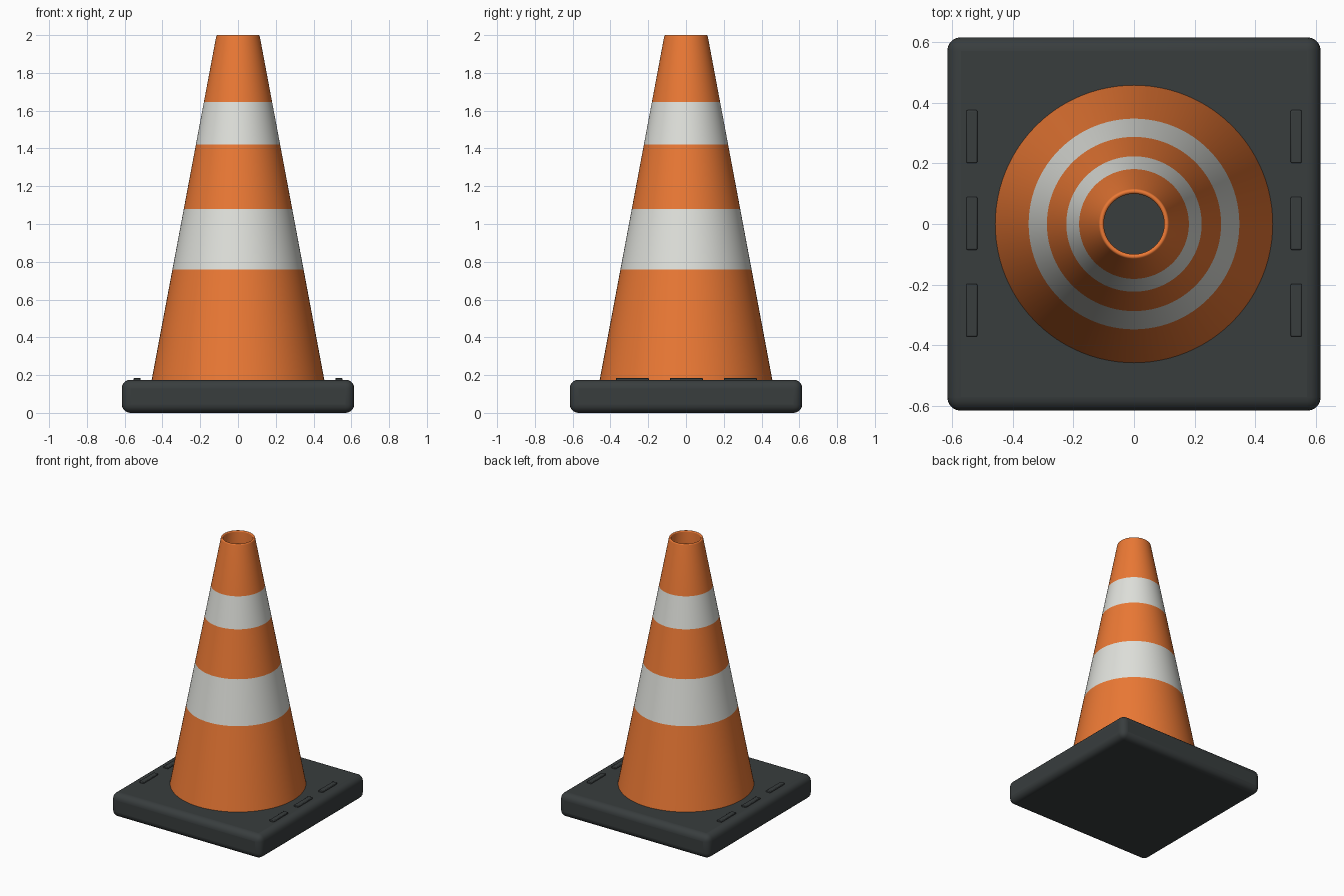
import bpy, bmesh, math

if "Cube" in bpy.data.objects:
    bpy.data.objects.remove(bpy.data.objects["Cube"])

SEG = 96


def material(name, rgb):
    m = bpy.data.materials.new(name)
    m.diffuse_color = (*rgb, 1)
    m.use_nodes = True
    m.node_tree.nodes["Principled BSDF"].inputs["Base Color"].default_value = m.diffuse_color
    return m


orange = material("orange", (0.83, 0.19, 0.035))
white = material("reflective_white", (0.74, 0.75, 0.71))
rubber = material("dark_rubber", (0.04, 0.047, 0.048))


def smooth(ob):
    bpy.ops.object.select_all(action='DESELECT')
    ob.select_set(True)
    bpy.context.view_layer.objects.active = ob
    bpy.ops.object.shade_smooth_by_angle(angle=math.radians(40))


def box(name, size, loc, bevel, segments):
    bpy.ops.mesh.primitive_cube_add(size=1, location=loc)
    ob = bpy.context.object
    ob.name = name
    ob.scale = size
    bpy.ops.object.transform_apply(location=False, rotation=False, scale=True)
    ob.data.materials.append(rubber)
    smooth(ob)
    mod = ob.modifiers.new("rounded_edges", 'BEVEL')
    mod.width = bevel
    mod.segments = segments
    return ob


def cone_radius(z):
    return 0.457 + (0.114 - 0.457) * (z - 0.175) / (2 - 0.175)


# Rounded square base
box("base", (1.23, 1.23, 0.175), (0, 0, 0.0875), 0.045, 5)

# Raised grip pads along both sides
for side in (-1, 1):
    for i in (-1, 0, 1):
        box("grip_pad", (0.036, 0.174, 0.03), (side * 0.534, 0.002 + i * 0.286, 0.17), 0.004, 2)

# Hollow cone: outer wall with flush stripes, rounded rim, inner wall
stripes = [(0.76, 1.08), (1.42, 1.645)]
wall = 0.016
heights = [0.165, 0.76, 1.08, 1.42, 1.645, 1.992]
profile = [(cone_radius(z), z) for z in heights]
rim_r = cone_radius(1.992) - wall / 2
for k in range(1, 7):
    a = math.pi * k / 6
    profile.append((rim_r + wall / 2 * math.cos(a), 1.992 + 0.008 * math.sin(a)))
profile.append((cone_radius(0.165) - wall, 0.165))

bm = bmesh.new()
rings = [[bm.verts.new((r * math.cos(2 * math.pi * s / SEG), r * math.sin(2 * math.pi * s / SEG), z))
          for s in range(SEG)] for r, z in profile]
for k, (low, high) in enumerate(zip(rings, rings[1:] + rings[:1])):
    for s in range(SEG):
        t = (s + 1) % SEG
        face = bm.faces.new((low[s], low[t], high[t], high[s]))
        face.material_index = 1 if heights[k:k + 1] and heights[k] in [b for b, _ in stripes] else 0
bmesh.ops.recalc_face_normals(bm, faces=bm.faces)
mesh = bpy.data.meshes.new("cone_body")
bm.to_mesh(mesh)
bm.free()
cone = bpy.data.objects.new("cone_body", mesh)
bpy.context.collection.objects.link(cone)
mesh.materials.append(orange)
mesh.materials.append(white)
smooth(cone)
